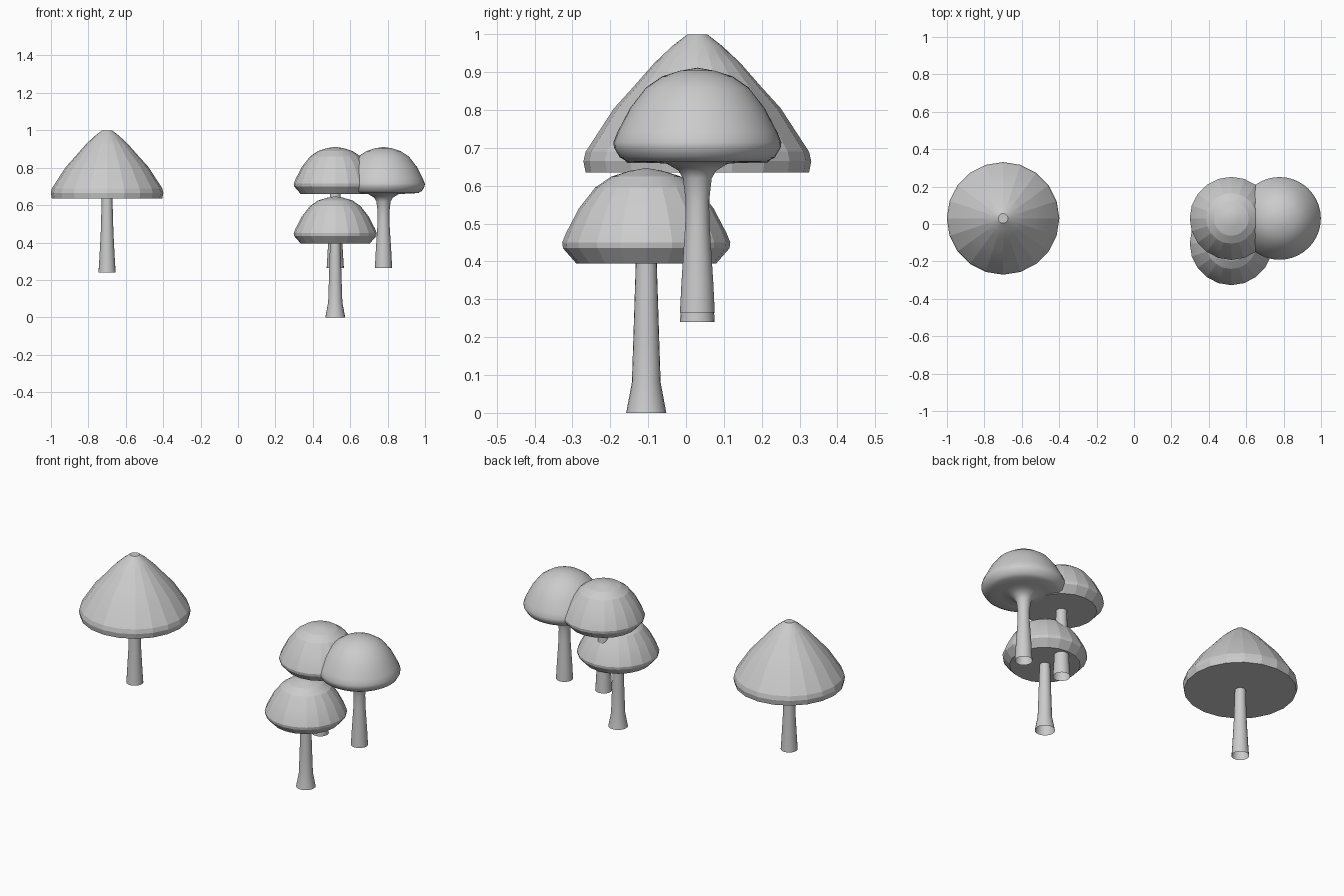
import bpy, bmesh
from math import cos, sin, pi, radians

if "Cube" in bpy.data.objects:
    bpy.data.objects.remove(bpy.data.objects["Cube"])


def lathe(name, profile, centre, sides, angle):
    """Spin an (r, z) profile about the vertical axis; r = 0 makes a pole."""
    bm = bmesh.new()
    rings = []
    for r, z in profile:
        if r == 0:
            rings.append([bm.verts.new((0, 0, z))])
        else:
            rings.append([bm.verts.new((r * cos(2 * pi * i / sides),
                                        r * sin(2 * pi * i / sides), z))
                          for i in range(sides)])
    for a, b in zip(rings, rings[1:]):
        for i in range(sides):
            j = (i + 1) % sides
            if len(a) == 1:
                bm.faces.new((a[0], b[j], b[i]))
            elif len(b) == 1:
                bm.faces.new((a[i], a[j], b[0]))
            else:
                bm.faces.new((a[i], a[j], b[j], b[i]))
    bmesh.ops.recalc_face_normals(bm, faces=bm.faces)
    me = bpy.data.meshes.new(name)
    bm.to_mesh(me)
    bm.free()
    ob = bpy.data.objects.new(name, me)
    ob.location = centre
    bpy.context.collection.objects.link(ob)
    bpy.ops.object.select_all(action='DESELECT')
    ob.select_set(True)
    bpy.context.view_layer.objects.active = ob
    bpy.ops.object.shade_smooth_by_angle(angle=radians(angle))
    return ob


# Tall pointed mushroom
lathe("pointed_cap", [(0, 0.635), (0.295, 0.635), (0.301, 0.665), (0.295, 0.69),
                      (0.22, 0.805), (0.17, 0.86), (0.113, 0.925), (0.065, 0.97),
                      (0.026, 1.0), (0, 1.0)], (-0.7, 0.03, 0), 20, 12)
lathe("pointed_stem", [(0.046, 0.24), (0.042, 0.30), (0.034, 0.45), (0.028, 0.66)],
      (-0.7, 0.03, 0), 20, 30)

# Two faceted round mushrooms sharing one cap profile
round_cap = [(0, 0.395), (0.185, 0.395), (0.22, 0.435), (0.222, 0.45), (0.212, 0.475),
             (0.178, 0.54), (0.135, 0.595), (0.093, 0.624), (0.045, 0.639), (0, 0.647)]
lathe("front_cap", round_cap, (0.52, -0.105, 0), 20, 12)
lathe("front_stem", [(0.053, 0), (0.038, 0.08), (0.034, 0.2), (0.027, 0.42)],
      (0.52, -0.105, 0), 20, 30)
lathe("back_cap", round_cap, (0.52, 0.03, 0.265), 20, 12)
lathe("back_stem", [(0.046, 0.265), (0.041, 0.345), (0.034, 0.48), (0.028, 0.69)],
      (0.52, 0.03, 0), 20, 30)

# Smooth mushroom, stem flaring into the underside of its cap
lathe("smooth_mushroom", [(0.046, 0.265), (0.042, 0.345), (0.032, 0.5), (0.031, 0.56),
                          (0.038, 0.62), (0.05, 0.64), (0.08, 0.658), (0.13, 0.662),
                          (0.185, 0.664), (0.205, 0.675), (0.22, 0.70), (0.221, 0.715),
                          (0.21, 0.743), (0.178, 0.805), (0.137, 0.858), (0.093, 0.888),
                          (0.045, 0.904), (0, 0.911)], (0.778, 0.03, 0), 40, 60)
